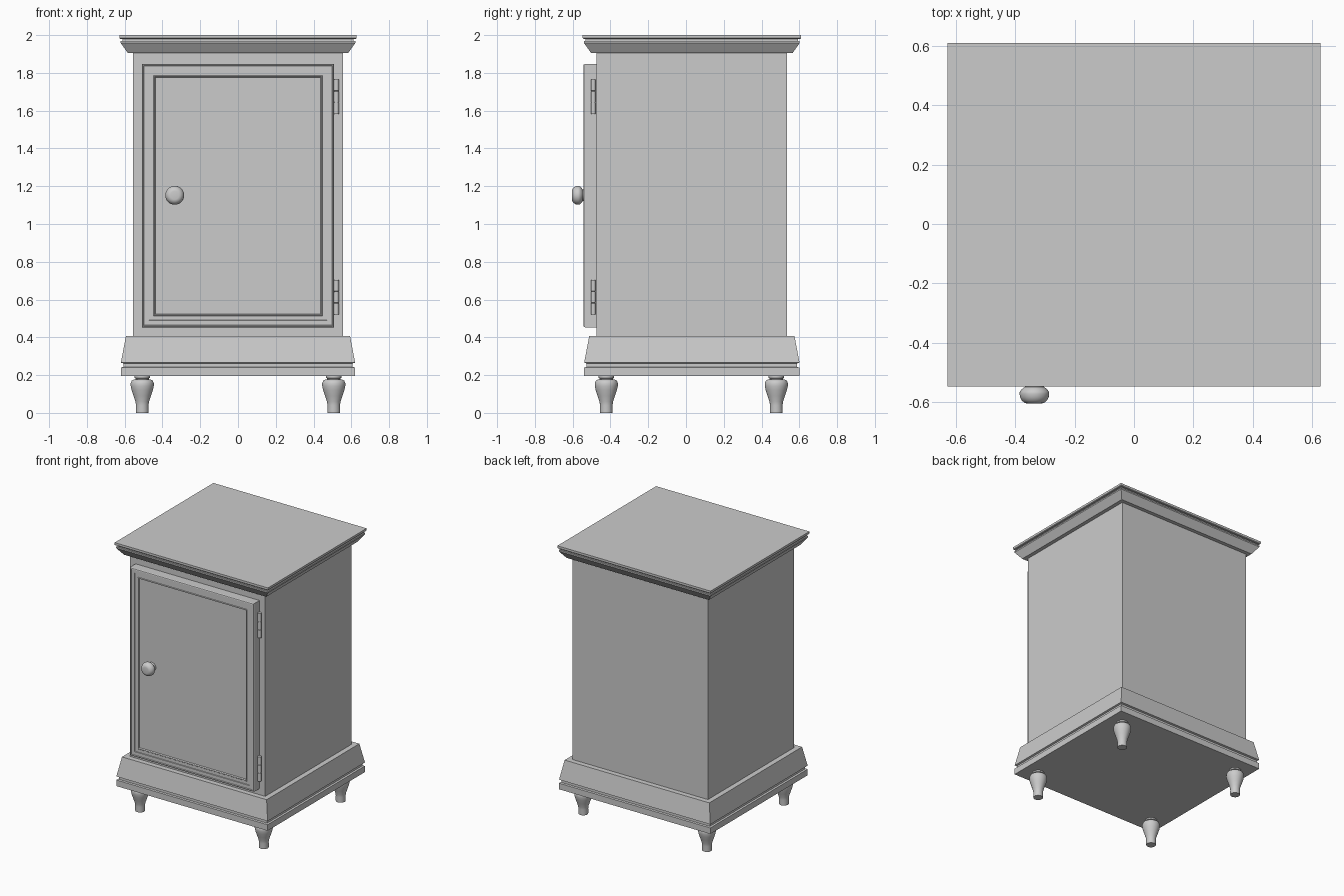
import bpy, bmesh, math
from mathutils import Vector, Matrix

if "Cube" in bpy.data.objects:
    bpy.data.objects.remove(bpy.data.objects["Cube"])

CY = 0.031            # depth centre of the carcass
HX, HY = 0.555, 0.505  # carcass half sizes


def make_object(name, bm, smooth=False):
    bmesh.ops.recalc_face_normals(bm, faces=bm.faces)
    me = bpy.data.meshes.new(name)
    bm.to_mesh(me)
    bm.free()
    ob = bpy.data.objects.new(name, me)
    bpy.context.collection.objects.link(ob)
    if smooth:
        bpy.ops.object.select_all(action='DESELECT')
        ob.select_set(True)
        bpy.context.view_layer.objects.active = ob
        bpy.ops.object.shade_smooth_by_angle(angle=math.radians(40))
    return ob


def loft(name, rings, smooth=False):
    """Skin a stack of closed rings and cap both ends."""
    bm = bmesh.new()
    rows = [[bm.verts.new(p) for p in ring] for ring in rings]
    n = len(rows[0])
    for a, b in zip(rows, rows[1:]):
        for i in range(n):
            j = (i + 1) % n
            bm.faces.new((a[i], a[j], b[j], b[i]))
    bm.faces.new(rows[0][::-1])
    bm.faces.new(rows[-1])
    return make_object(name, bm, smooth)


def square_moulding(name, profile):
    """Profile of (overhang beyond carcass, z) swept round the rectangle."""
    corners = ((-1, -1), (1, -1), (1, 1), (-1, 1))
    return loft(name, [[(sx * (HX + o), CY + sy * (HY + o), z) for sx, sy in corners]
                       for o, z in profile])


def turned(name, profile, place, sides=32):
    """Profile of (radius, height) turned about local z, then placed."""
    rings = [[place @ Vector((r * math.cos(2 * math.pi * i / sides),
                              r * math.sin(2 * math.pi * i / sides), h))
              for i in range(sides)] for r, h in profile]
    return loft(name, rings, True)


# Carcass, crown and plinth
square_moulding("carcass", [(0, 0.38), (0, 1.93)])
square_moulding("crown", [(0.028, 1.905), (0.066, 1.958), (0.066, 1.968),
                          (0.057, 1.968), (0.057, 1.98), (0.069, 1.98),
                          (0.073, 1.984), (0.073, 2.0)])
square_moulding("plinth", [(0.065, 0.195), (0.065, 0.24), (0.052, 0.243),
                           (0.052, 0.262), (0.065, 0.266), (0.038, 0.408)])

# Turned feet
foot = [(0.033, 0), (0.034, 0.01), (0.033, 0.04), (0.036, 0.06), (0.046, 0.09),
        (0.056, 0.12), (0.061, 0.142), (0.061, 0.158), (0.056, 0.17), (0.046, 0.176),
        (0.036, 0.178), (0.036, 0.183), (0.041, 0.185), (0.041, 0.2)]
for xn, x in (("left", -0.507), ("right", 0.507)):
    for yn, y in (("front", -0.422), ("back", 0.478)):
        turned(f"{yn}_{xn}_foot", foot, Matrix.Translation((x, y, 0)))

# Door with stepped frame and recessed panel: (inset, y)
door = [(0, -0.46), (0, -0.535), (0.003, -0.541), (0.008, -0.543), (0.011, -0.537),
        (0.015, -0.537), (0.036, -0.537), (0.038, -0.533), (0.060, -0.533),
        (0.063, -0.537), (0.067, -0.537), (0.071, -0.527)]
loft("door", [[(-0.508 + d, y, 0.453 + d), (0.508 - d, y, 0.453 + d),
               (0.508 - d, y, 1.847 - d), (-0.508 + d, y, 1.847 - d)] for d, y in door])

# Knob
knob = [(0.032, 0), (0.030, 0.012), (0.032, 0.020), (0.042, 0.027), (0.049, 0.036),
        (0.050, 0.043), (0.048, 0.055), (0.042, 0.066), (0.032, 0.074), (0.022, 0.076)]
turned("door_knob", knob,
       Matrix.Translation((-0.335, -0.528, 1.152)) @ Matrix.Rotation(math.pi / 2, 4, 'X'))

# Hinges: three knuckles with small gaps between
hinge = [(0.013, 0), (0.013, 0.059), (0.010, 0.060), (0.010, 0.062), (0.013, 0.063),
         (0.013, 0.119), (0.010, 0.120), (0.010, 0.122), (0.013, 0.123), (0.013, 0.182)]
for label, z in (("lower", 0.521), ("upper", 1.583)):
    turned(f"{label}_hinge", hinge, Matrix.Translation((0.521, -0.491, z)), 16)
